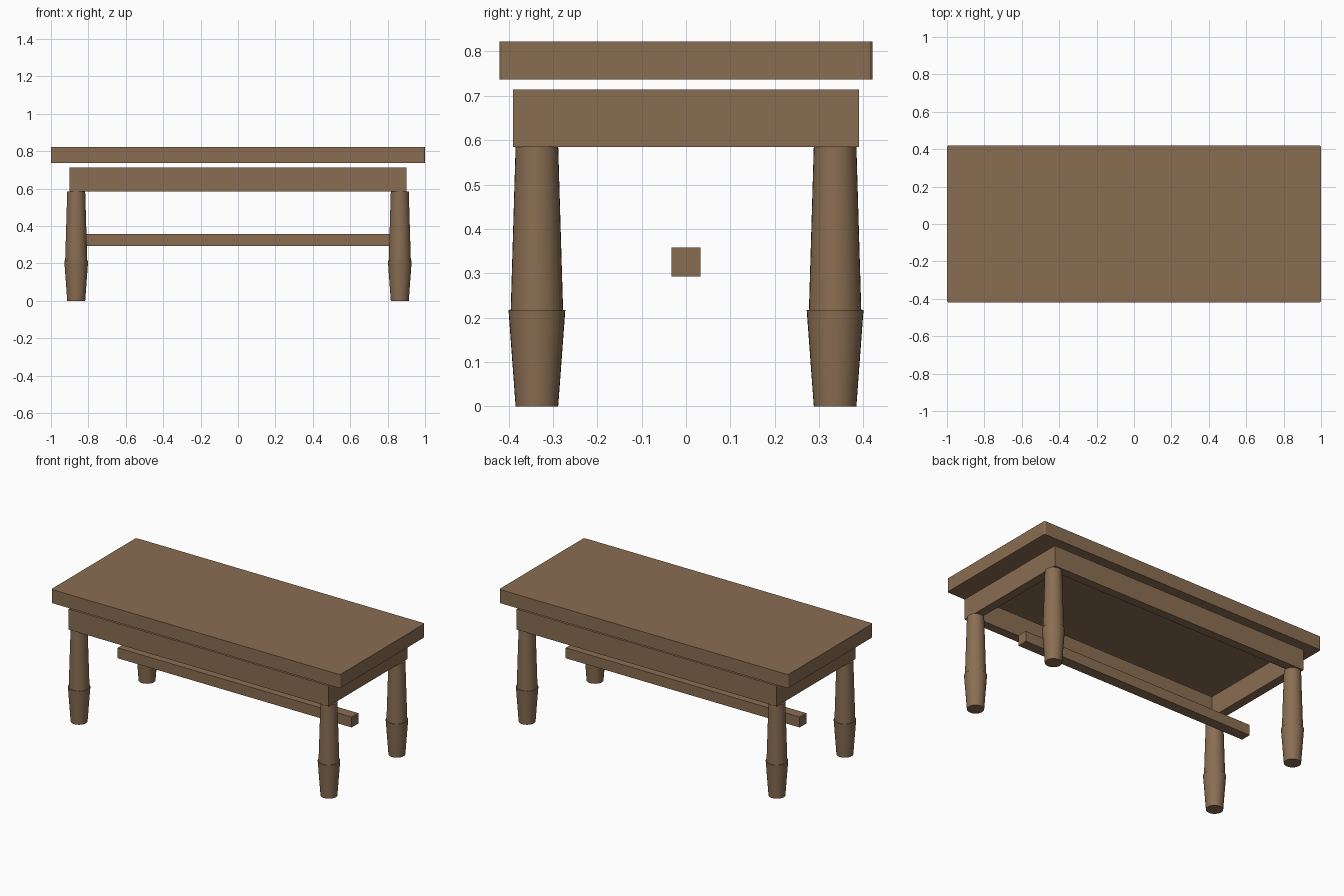
import bpy, bmesh, math

if "Cube" in bpy.data.objects:
    bpy.data.objects.remove(bpy.data.objects["Cube"])

wood = bpy.data.materials.new("brown wood")
wood.diffuse_color = (0.255, 0.155, 0.085, 1.0)
wood.use_nodes = True
wood.node_tree.nodes["Principled BSDF"].inputs["Base Color"].default_value = wood.diffuse_color


def finish(bm, name):
    bmesh.ops.recalc_face_normals(bm, faces=bm.faces)
    mesh = bpy.data.meshes.new(name)
    bm.to_mesh(mesh)
    bm.free()
    mesh.materials.append(wood)
    obj = bpy.data.objects.new(name, mesh)
    bpy.context.collection.objects.link(obj)
    return obj


def box(name, x0, x1, y0, y1, z0, z1, corner=0.0):
    bm = bmesh.new()
    bmesh.ops.create_cube(bm, size=1)
    for v in bm.verts:
        v.co.x = x0 if v.co.x < 0 else x1
        v.co.y = y0 if v.co.y < 0 else y1
        v.co.z = z0 if v.co.z < 0 else z1
    if corner:  # round the upright edges only
        edges = [e for e in bm.edges
                 if abs(e.verts[0].co.z - e.verts[1].co.z) > 0.01]
        bmesh.ops.bevel(bm, geom=edges, offset=corner, segments=3,
                        profile=0.5, affect='EDGES')
    return finish(bm, name)


def turned_leg(name, x, y, profile, sides=32):
    bm = bmesh.new()
    rings = []
    for r, z in profile:
        rings.append([bm.verts.new((x + r * math.cos(2 * math.pi * i / sides),
                                    y + r * math.sin(2 * math.pi * i / sides), z))
                      for i in range(sides)])
    for a, b in zip(rings, rings[1:]):
        for i in range(sides):
            j = (i + 1) % sides
            bm.faces.new((a[i], a[j], b[j], b[i]))
    bm.faces.new(rings[0][::-1])
    bm.faces.new(rings[-1])
    obj = finish(bm, name)
    bpy.ops.object.select_all(action='DESELECT')
    obj.select_set(True)
    bpy.context.view_layer.objects.active = obj
    bpy.ops.object.shade_smooth_by_angle(angle=math.radians(30))
    return obj


# Table top, floating just above the apron
box("table_top", -1, 1, -0.42, 0.42, 0.737, 0.822, corner=0.01)

# Apron: open frame of four boards
AX, AY, T, Z0, Z1 = 0.9, 0.39, 0.055, 0.585, 0.714
for s, side in ((-1, "front"), (1, "back")):
    ys = sorted((s * AY, s * (AY - T)))
    box(side + "_apron", -AX, AX, *ys, Z0, Z1)
for s, side in ((-1, "left"), (1, "right")):
    xs = sorted((s * AX, s * (AX - T)))
    box(side + "_apron", *xs, -AY + T, AY - T, Z0, Z1)

# Turned legs with a step above the foot
PROFILE = [(0.048, 0), (0.064, 0.217), (0.059, 0.217), (0.048, 0.586)]
for sx, lr in ((-1, "left"), (1, "right")):
    for sy, fb in ((-1, "front"), (1, "back")):
        turned_leg(f"{fb}_{lr}_leg", sx * 0.865, sy * 0.336, PROFILE)

# Central stretcher bar
box("stretcher", -0.81, 0.81, -0.0325, 0.0325, 0.293, 0.358)
